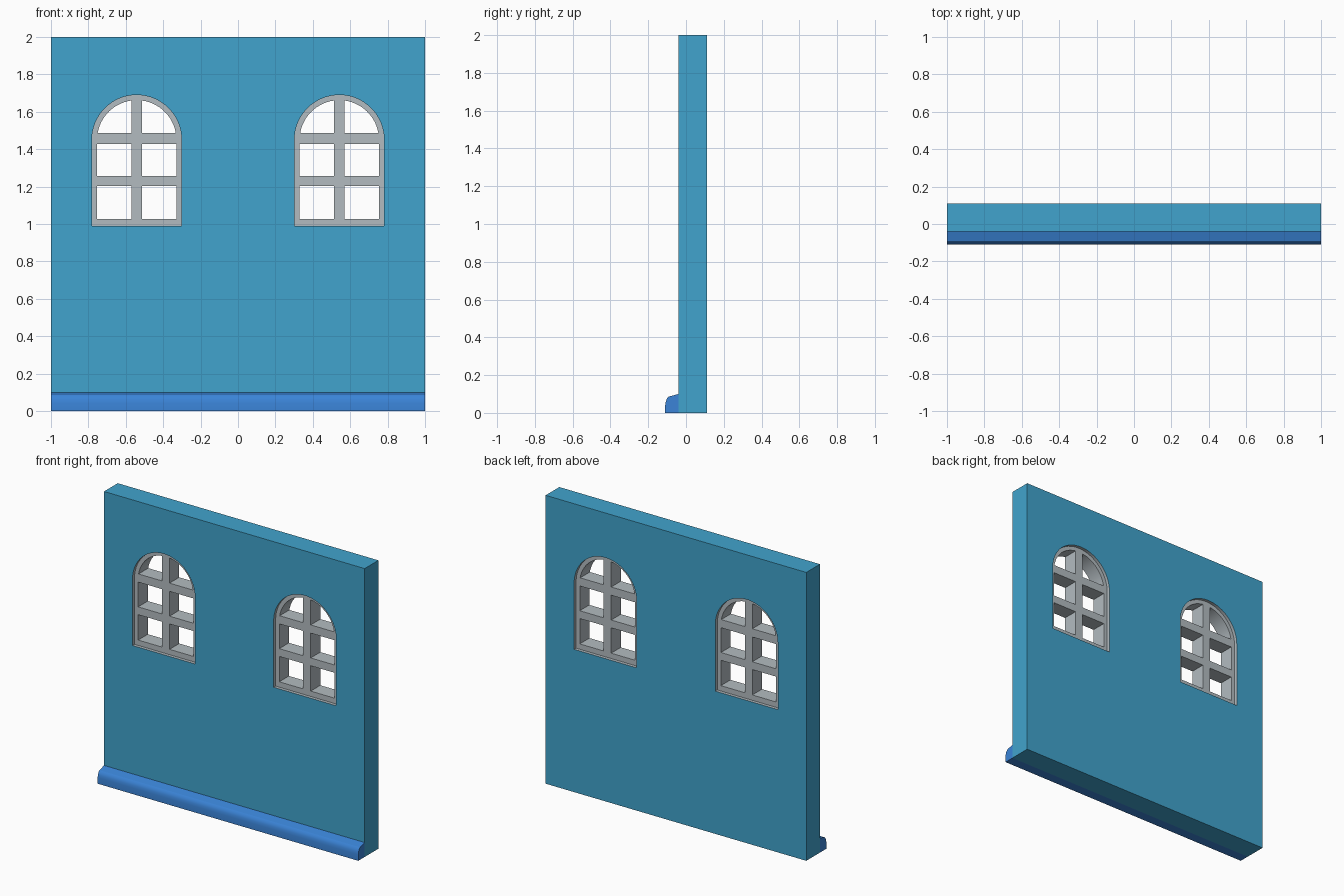
import bpy, bmesh, math

if "Cube" in bpy.data.objects:
    bpy.data.objects.remove(bpy.data.objects["Cube"])


def material(name, rgb):
    m = bpy.data.materials.new(name)
    m.diffuse_color = (*rgb, 1)
    m.use_nodes = True
    m.node_tree.nodes["Principled BSDF"].inputs["Base Color"].default_value = m.diffuse_color
    return m


WALL = material("wall_blue", (0.053, 0.37, 0.61))
TRIM = material("skirting_blue", (0.043, 0.23, 0.68))
GREY = material("window_grey", (0.45, 0.50, 0.53))

CX, R, R_IN, BAR = 0.5415, 0.24, 0.212, 0.029   # window centre, radii, half bar width
SILL, SPRING = 0.99, 1.45


def arc(r, a0, a1, n):
    return [(r * math.cos(a0 + (a1 - a0) * i / n),
             SPRING + r * math.sin(a0 + (a1 - a0) * i / n)) for i in range(n + 1)]


def shift(pts, dx):
    return [(x + dx, z) for x, z in pts]


def plate(name, loops, y0, y1, mats):
    """Extrude an x-z outline with holes between two y values."""
    cu = bpy.data.curves.new(name, 'CURVE')
    cu.dimensions = '2D'
    cu.fill_mode = 'BOTH'
    cu.extrude = (y1 - y0) / 2
    for pts in loops:
        s = cu.splines.new('POLY')
        s.points.add(len(pts) - 1)
        for p, (x, z) in zip(s.points, pts):
            p.co = (x, z, 0, 1)
        s.use_cyclic_u = True
    tmp = bpy.data.objects.new(name + "_outline", cu)
    bpy.context.collection.objects.link(tmp)
    bpy.context.view_layer.update()
    me = bpy.data.meshes.new_from_object(
        tmp.evaluated_get(bpy.context.evaluated_depsgraph_get()))
    bpy.data.objects.remove(tmp)
    bm = bmesh.new()
    bm.from_mesh(me)
    mid = (y0 + y1) / 2
    for v in bm.verts:
        x, z, d = v.co
        v.co = (x, mid - d, z)
    bmesh.ops.remove_doubles(bm, verts=bm.verts, dist=1e-5)
    bmesh.ops.recalc_face_normals(bm, faces=bm.faces)
    for f in bm.faces:
        f.smooth = False
        f.material_index = 0
    bm.to_mesh(me)
    bm.free()
    me.materials.clear()
    for m in mats:
        me.materials.append(m)
    ob = bpy.data.objects.new(name, me)
    bpy.context.collection.objects.link(ob)
    return ob


def smooth(ob):
    bpy.ops.object.select_all(action='DESELECT')
    ob.select_set(True)
    bpy.context.view_layer.objects.active = ob
    bpy.ops.object.shade_smooth_by_angle(angle=math.radians(25))


# Wall with two arched openings; the reveals are grey
arch = [(-R, SILL), (R, SILL)] + arc(R, 0, math.pi, 32)
wall = plate("wall", [[(-1, 0), (1, 0), (1, 2), (-1, 2)],
                      shift(arch, -CX), shift(arch, CX)], -0.04, 0.11, [WALL, GREY])
for f in wall.data.polygons:
    c = f.center
    if abs(f.normal.y) < 0.5 and abs(c.x) < 0.95 and 0.5 < c.z < 1.9:
        f.material_index = 1
smooth(wall)

# Window frames with six panes each, set slightly back on both faces
panes = []
for s in (-1, 1):
    for z0, z1 in ((1.027, 1.203), (1.257, 1.429)):
        panes.append([(s * BAR, z0), (s * R_IN, z0), (s * R_IN, z1), (s * BAR, z1)])
    top = [(BAR, 1.486)] + arc(R_IN, math.asin((1.486 - SPRING) / R_IN),
                               math.acos(BAR / R_IN), 14)
    panes.append([(s * x, z) for x, z in top])
for side, cx in (("left", -CX), ("right", CX)):
    smooth(plate("window_frame_" + side,
                 [shift(p, cx) for p in [arch] + panes], -0.018, 0.088, [GREY]))

# Skirting moulding along the foot of the front
profile = [(-0.04, 0), (-0.11, 0), (-0.11, 0.042), (-0.107, 0.06),
           (-0.101, 0.076), (-0.091, 0.086), (-0.04, 0.1)]
bm = bmesh.new()
face = bm.faces.new([bm.verts.new((-1, y, z)) for y, z in profile])
ext = bmesh.ops.extrude_face_region(bm, geom=[face])
for v in ext["geom"]:
    if isinstance(v, bmesh.types.BMVert):
        v.co.x = 1
if not any(f.calc_center_median().x < -0.99 for f in bm.faces):
    bm.faces.new([v for v in bm.verts if v.co.x < 0])
bmesh.ops.recalc_face_normals(bm, faces=bm.faces)
me = bpy.data.meshes.new("skirting")
bm.to_mesh(me)
bm.free()
me.materials.append(TRIM)
skirting = bpy.data.objects.new("skirting", me)
bpy.context.collection.objects.link(skirting)
smooth(skirting)
